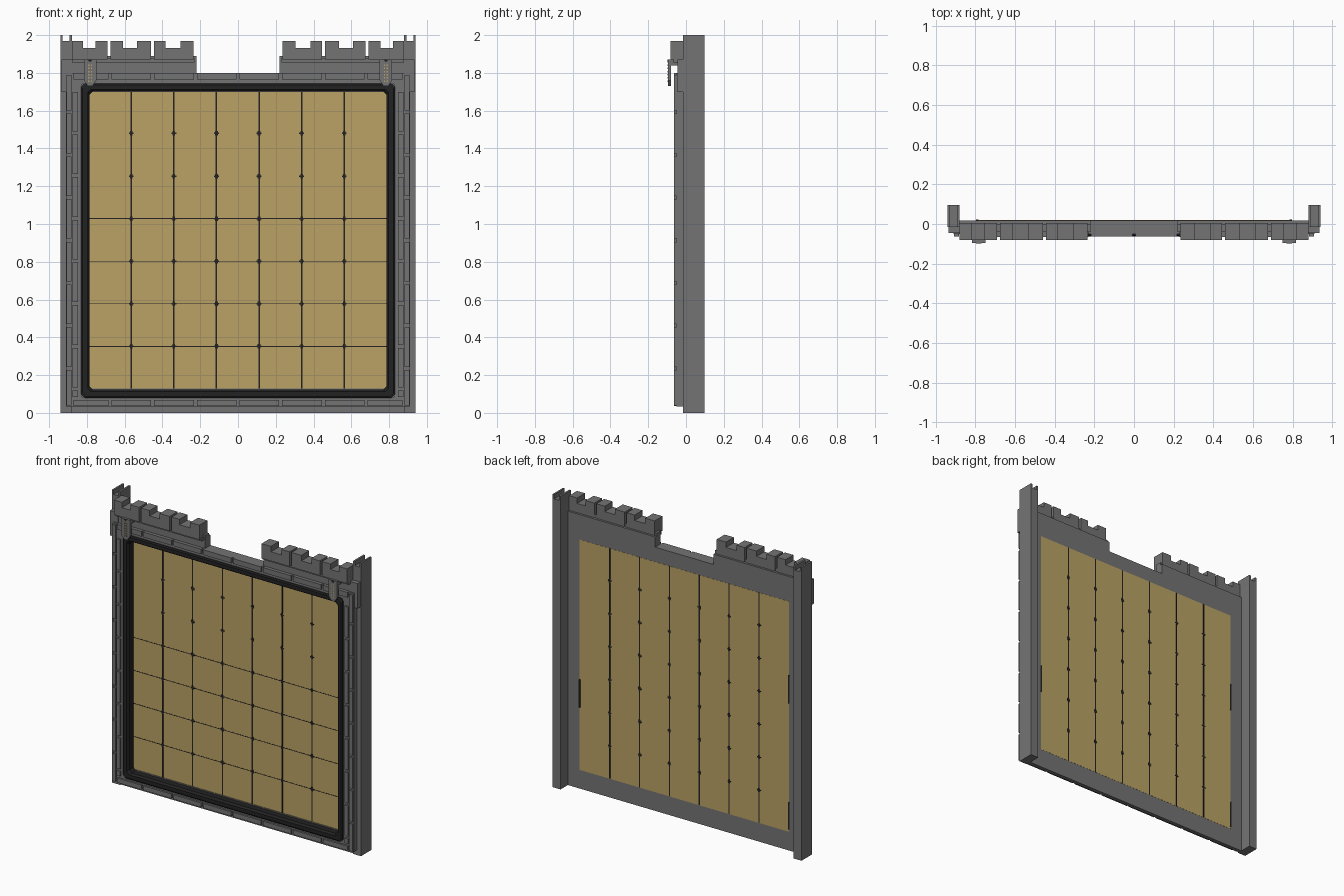
import bpy, bmesh, math

if "Cube" in bpy.data.objects:
    bpy.data.objects.remove(bpy.data.objects["Cube"])


def material(name, rgb):
    m = bpy.data.materials.new(name)
    m.diffuse_color = (*rgb, 1)
    m.use_nodes = True
    m.node_tree.nodes["Principled BSDF"].inputs["Base Color"].default_value = m.diffuse_color
    return m


GREY = material("stone_grey", (0.175, 0.175, 0.175))
GOLD = material("pane_gold", (0.49, 0.365, 0.13))
BLACK = material("trim_black", (0.016, 0.016, 0.016))


def finish(name, bm, mat):
    bmesh.ops.recalc_face_normals(bm, faces=bm.faces)
    me = bpy.data.meshes.new(name)
    bm.to_mesh(me)
    bm.free()
    me.materials.append(mat)
    ob = bpy.data.objects.new(name, me)
    bpy.context.collection.objects.link(ob)
    return ob


def prism(bm, pts, y0, y1):
    """Extrude an (x, z) outline from y0 to y1."""
    f = [bm.verts.new((x, y0, z)) for x, z in pts]
    b = [bm.verts.new((x, y1, z)) for x, z in pts]
    bm.faces.new(f)
    bm.faces.new(b[::-1])
    n = len(pts)
    for i in range(n):
        j = (i + 1) % n
        bm.faces.new((f[i], b[i], b[j], f[j]))


def box(bm, x0, x1, y0, y1, z0, z1):
    prism(bm, [(x0, z0), (x1, z0), (x1, z1), (x0, z1)], y0, y1)


def both(bm, x0, x1, *yz):
    """Box plus its mirror image across x = 0."""
    box(bm, x0, x1, *yz)
    box(bm, -x1, -x0, *yz)


def ring(name, hx, z0, z1, profile, mat, c):
    """Picture frame: sweep (inset, y) profile round a corner-cut rectangle."""
    bm = bmesh.new()
    loops = []
    for d, y in profile:
        x, a, b = hx - d, z0 + d, z1 - d
        pts = [(-x + c, a), (x - c, a), (x, a + c), (x, b - c),
               (x - c, b), (-x + c, b), (-x, b - c), (-x, a + c)]
        loops.append([bm.verts.new((px, y, pz)) for px, pz in pts])
    for k in range(len(loops)):
        p, q = loops[k], loops[(k + 1) % len(loops)]
        for i in range(8):
            j = (i + 1) % 8
            bm.faces.new((p[i], p[j], q[j], q[i]))
    return finish(name, bm, mat)


# Side posts, with a slot cut across the top, and front collars
bm = bmesh.new()
for s in (-1, 1):
    outline = [(0.88, 0), (0.94, 0), (0.94, 2), (0.928, 2), (0.928, 1.97),
               (0.893, 1.97), (0.893, 2), (0.88, 2)]
    prism(bm, [(s * x, z) for x, z in outline], -0.016, 0.097)
both(bm, 0.875, 0.935, -0.045, -0.016, 1.70, 1.87)
finish("side_posts", bm, GREY)

# Back board round the opening, taller at the sides
bm = bmesh.new()
both(bm, 0.788, 0.88, -0.008, 0.018, 0, 1.80)
box(bm, -0.788, 0.788, -0.008, 0.018, 0, 0.13)
box(bm, -0.788, 0.788, -0.008, 0.018, 1.70, 1.80)
both(bm, 0.22, 0.88, -0.008, 0.018, 1.80, 1.87)
finish("back_board", bm, GREY)

# Stone surround base
bm = bmesh.new()
both(bm, 0.825, 0.91, -0.05, -0.002, 0.035, 1.80)
box(bm, -0.825, 0.825, -0.05, -0.002, 0.035, 0.085)
box(bm, -0.825, 0.825, -0.05, -0.002, 1.74, 1.80)
finish("stone_surround", bm, GREY)

# Raised stones along the surround, in two staggered columns at the sides
bm = bmesh.new()
PITCH, GAP = 0.226, 0.016
for k in range(8):
    a = max(0.04, 0.01 + PITCH * k + GAP / 2)
    b = min(1.79, 0.01 + PITCH * (k + 1) - GAP / 2)
    both(bm, 0.882, 0.909, -0.063, -0.05, a, b)
    a = max(0.085, -0.10 + PITCH * k + GAP / 2)
    b = min(1.74, -0.10 + PITCH * (k + 1) - GAP / 2)
    both(bm, 0.847, 0.875, -0.063, -0.05, a, b)
for k in range(4):
    a, b = PITCH * k + GAP / 2, min(PITCH * (k + 1) - GAP / 2, 0.87)
    both(bm, a, b, -0.063, -0.05, 0.037, 0.068)
    both(bm, a, b, -0.063, -0.05, 1.765, 1.80)
finish("surround_stones", bm, GREY)

# Black inner frame with bevelled edges
ring("inner_frame", 0.83, 0.08, 1.745,
     [(0, -0.003), (0, -0.056), (0.008, -0.062), (0.033, -0.062),
      (0.043, -0.048), (0.043, -0.003)], BLACK, 0.018)

# Gold pane
bm = bmesh.new()
box(bm, -0.79, 0.79, -0.004, 0.019, 0.128, 1.70)
finish("gold_pane", bm, GOLD)

# Thin lattice lines and crossing marks on both sides of the pane
bm = bmesh.new()
xs = [-0.565 + 0.2255 * i for i in range(6)]
zs = [0.352 + 0.2255 * i for i in range(6)]
for x in xs:
    box(bm, x - 0.004, x + 0.004, -0.0055, 0.0202, 0.13, 1.70)
for z in zs:
    if z < 1.1:
        box(bm, -0.785, 0.785, -0.0052, 0.0, z - 0.002, z + 0.002)
    for x in xs:
        box(bm, x - 0.013, x + 0.013, -0.006, 0.0205, z - 0.004, z + 0.004)
        box(bm, x - 0.007, x + 0.007, -0.006, 0.0205, z - 0.012, z + 0.012)
finish("pane_lattice", bm, BLACK)

# Small dark clips at the pane edges on the back
bm = bmesh.new()
for x, z0, z1 in ((-0.79, 1.0, 1.2), (-0.79, 0.14, 0.33), (0.79, 0.55, 0.75)):
    c = 0.006
    prism(bm, [(x - c, z0 + c), (x, z0), (x + c, z0 + c),
               (x + c, z1 - c), (x, z1), (x - c, z1 - c)], 0.016, 0.022)
finish("back_clips", bm, BLACK)

# Ledges carrying the battlements
bm = bmesh.new()
both(bm, 0.22, 0.88, -0.04, 0.0, 1.79, 1.89)
both(bm, 0.23, 0.88, -0.065, -0.04, 1.855, 1.875)
finish("battlement_ledges", bm, GREY)

# Battlements: three notched blocks on each side
bm = bmesh.new()
for x0, x1, x2, x3 in ((0.235, 0.305, 0.385, 0.445),
                       (0.460, 0.535, 0.610, 0.675),
                       (0.690, 0.755, 0.820, 0.880)):
    for s in (-1, 1):
        pts = [(x0, 1.87), (x3, 1.87), (x3, 1.97), (x2, 1.97),
               (x2, 1.933), (x1, 1.933), (x1, 1.97), (x0, 1.97)]
        prism(bm, [(s * x, z) for x, z in pts], -0.081, 0.004)
finish("battlements", bm, GREY)

# Hanging pointed banners in the top corners
bm = bmesh.new()
gold = bmesh.new()
dark = bmesh.new()
for s in (-1, 1):
    cx = s * 0.783
    prism(bm, [(cx - 0.012, 1.73), (cx + 0.012, 1.73), (cx + 0.033, 1.76),
               (cx + 0.033, 1.872), (cx - 0.033, 1.872), (cx - 0.033, 1.76)],
          -0.096, -0.08)
    box(bm, cx - 0.03, cx + 0.03, -0.081, -0.03, 1.84, 1.872)
    for i in range(6):
        z = 1.752 + 0.017 * i
        for d in (-0.007, 0.007):
            box(gold, cx + d - 0.003, cx + d + 0.003, -0.098, -0.095, z, z + 0.008)
    prism(dark, [(cx - 0.014, 1.87), (cx, 1.856), (cx + 0.014, 1.87)], -0.098, -0.095)
finish("corner_banners", bm, GREY)
finish("banner_studs", gold, GOLD)
finish("banner_hooks", dark, BLACK)
